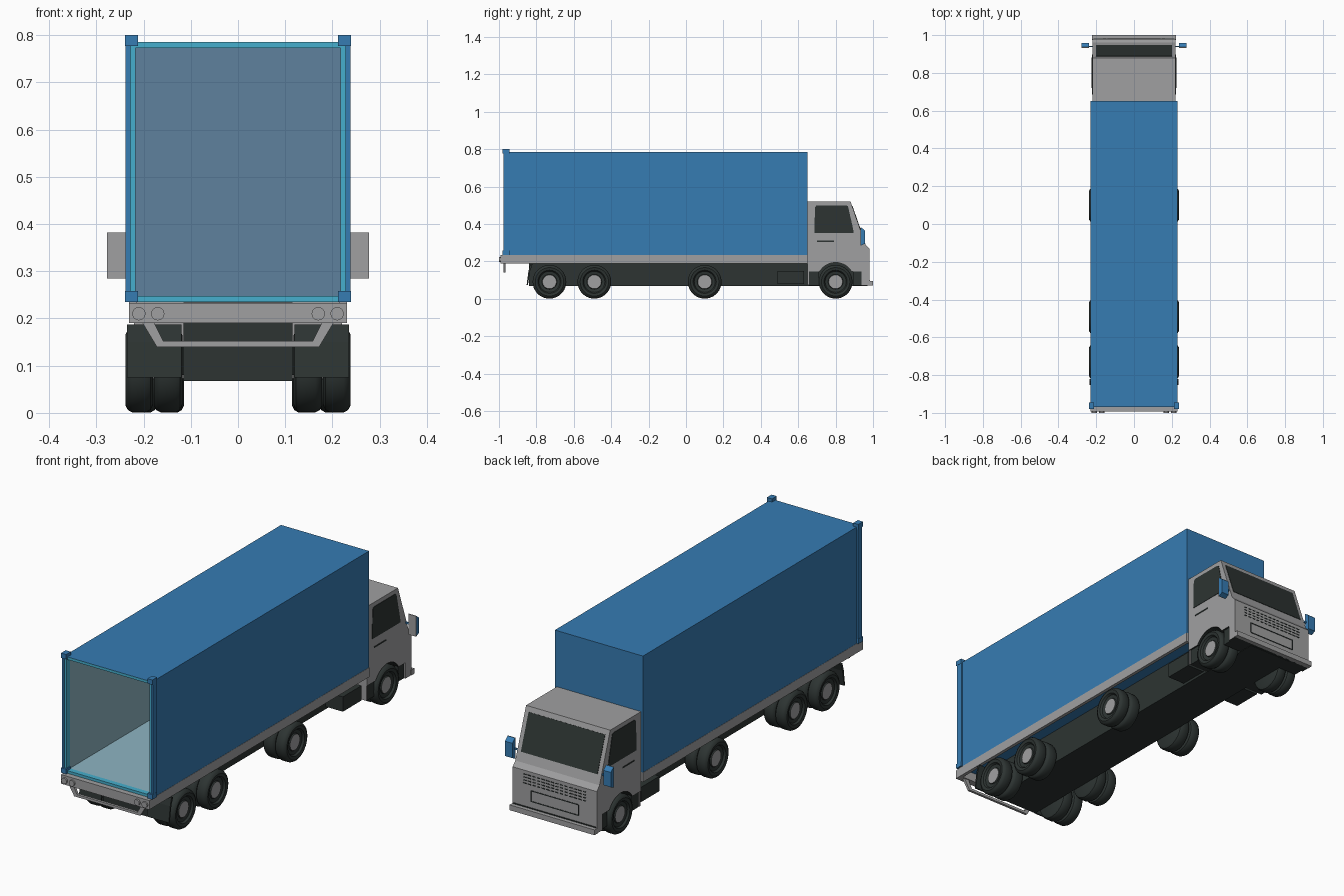
import bpy, bmesh, math
from mathutils import Vector

if "Cube" in bpy.data.objects:
    bpy.data.objects.remove(bpy.data.objects["Cube"])


def material(name, rgb):
    m = bpy.data.materials.new(name)
    m.diffuse_color = (*rgb, 1)
    m.use_nodes = True
    m.node_tree.nodes["Principled BSDF"].inputs["Base Color"].default_value = m.diffuse_color
    return m


BLUE = material("container blue", (0.037, 0.2, 0.45))
TEAL = material("door frame teal", (0.062, 0.43, 0.61))
PALE = material("interior pale blue", (0.27, 0.46, 0.54))
END = material("end wall slate blue", (0.112, 0.222, 0.337))
GRAY = material("cab gray", (0.35, 0.35, 0.355))
DARK = material("chassis dark", (0.026, 0.034, 0.032))


def finish(name, bm, *mats):
    bmesh.ops.recalc_face_normals(bm, faces=bm.faces)
    me = bpy.data.meshes.new(name)
    bm.to_mesh(me)
    bm.free()
    for m in mats:
        me.materials.append(m)
    ob = bpy.data.objects.new(name, me)
    bpy.context.collection.objects.link(ob)
    return ob


def prism(name, pts, a, b, mat, axis="x"):
    """Extrude a 2D outline along x (points are y,z) or along y (points are x,z)."""
    bm = bmesh.new()
    place = (lambda p, t: (t, *p)) if axis == "x" else (lambda p, t: (p[0], t, p[1]))
    lo = [bm.verts.new(place(p, a)) for p in pts]
    hi = [bm.verts.new(place(p, b)) for p in pts]
    bm.faces.new(lo)
    bm.faces.new(hi)
    for i in range(len(pts)):
        j = (i + 1) % len(pts)
        bm.faces.new((lo[i], lo[j], hi[j], hi[i]))
    return finish(name, bm, mat)


def box(name, x, y, z, mat):
    return prism(name, [(y[0], z[0]), (y[1], z[0]), (y[1], z[1]), (y[0], z[1])], x[0], x[1], mat)


def sided(s, a, b):
    return (s * a, s * b)


def wheel(name, s, y, x_out, width):
    """Tyre turned around the x axis, with a gray hub in the middle."""
    w = width
    prof = [(0, -.010), (.037, -.010), (.040, -.015), (.056, -.012), (.062, -.003), (.076, 0),
            (.085, -.005), (.09, -.014), (.09, -w + .014), (.085, -w + .005), (.074, -w), (0, -w)]
    bm = bmesh.new()
    vs = [bm.verts.new((s * (x_out + d), y, .091 + r)) for r, d in prof]
    es = [bm.edges.new(p) for p in zip(vs, vs[1:])]
    bmesh.ops.spin(bm, geom=vs + es, cent=(0, y, .091), axis=(1, 0, 0),
                   angle=math.tau, steps=36, use_duplicate=False)
    bmesh.ops.remove_doubles(bm, verts=bm.verts, dist=1e-5)
    for f in bm.faces:
        c = f.calc_center_median()
        if math.hypot(c.y - y, c.z - .091) < .037 and s * c.x > x_out - .012:
            f.material_index = 1
    ob = finish(name, bm, DARK, GRAY)
    bpy.context.view_layer.objects.active = ob
    ob.select_set(True)
    bpy.ops.object.shade_smooth_by_angle(angle=math.radians(35))
    ob.select_set(False)


# Open container: box whose rear face is inset and pushed inwards
bm = bmesh.new()
bmesh.ops.create_cube(bm, size=1)
for v in bm.verts:
    v.co = Vector((v.co.x * .46, -.16 + v.co.y * 1.62, .51 + v.co.z * .55))
bm.normal_update()
back = min(bm.faces, key=lambda f: f.calc_center_median().y)
ring = bmesh.ops.inset_region(bm, faces=[back], thickness=.018)["faces"]
for f in ring:
    f.material_index = 1
for depth, side_mat in ((.025, 1), (1.57, 2)):
    for f in bmesh.ops.inset_region(bm, faces=[back], thickness=0, depth=0)["faces"]:
        f.material_index = side_mat
    for v in back.verts:
        v.co.y += depth
back.material_index = 3
finish("container", bm, BLUE, TEAL, PALE, END)

# Container corner posts with end blocks
for s in (1, -1):
    box("corner_post", sided(s, .228, .238), (-.975, -.945), (.235, .795), BLUE)
    for z in (.235, .777):
        box("corner_block", sided(s, .212, .239), (-.98, -.945), (z, z + .023), BLUE)

# Bed rim, rear beam, lamps and under-run bar
for s in (1, -1):
    box("bed_rail", sided(s, .215, .231), (-.975, .65), (.19, .235), GRAY)
    for x in (.17, .21):
        bm = bmesh.new()
        bmesh.ops.create_cone(bm, cap_ends=True, segments=24, radius1=.014, radius2=.014, depth=.012)
        for v in bm.verts:
            v.co = Vector((s * x + v.co.x, -.994 + v.co.z, .21 + v.co.y))
        finish("rear_lamp", bm, GRAY)
box("rear_beam", (-.231, .231), (-.992, -.96), (.19, .233), GRAY)
box("front_beam", (-.215, .215), (.635, .65), (.19, .235), GRAY)
prism("underrun_bar", [(-.202, .19), (-.172, .14), (.172, .14), (.202, .19), (.177, .19),
                       (.158, .152), (-.158, .152), (-.177, .19)], -.977, -.965, GRAY, "y")

# Chassis, mud flaps and side boxes
box("chassis", (-.115, .115), (-.84, .97), (.068, .234), DARK)
for s in (1, -1):
    prism("mud_flap", [(-.852, .075), (-.845, .075), (-.833, .15), (-.82, .185), (-.832, .187),
                       (-.842, .15)], s * .12, s * .235, DARK)
    box("side_tank", sided(s, .11, .205), (.49, .63), (.08, .15), DARK)
    box("cab_step", sided(s, .11, .212), (.657, .712), (.07, .15), DARK)
    box("cab_back_panel", sided(s, .11, .216), (.65, .657), (.073, .15), GRAY)
    box("wheel_splash_guard", sided(s, .11, .212), (.893, .94), (.07, .15), DARK)

# Wheels: twin tyres at the back, steering wheels at the front
for s in (1, -1):
    for y in (-.73, -.49, .10):
        wheel("rear_outer_wheel", s, y, .238, .058)
        wheel("rear_inner_wheel", s, y, .178, .06)
    wheel("front_wheel", s, .80, .226, .055)
    wheel("front_inner_wheel", s, .80, .169, .055)

# Cab body: side profile with a wheel arch; downward faces are dark
arch = [(.8 + .1 * math.cos(a), .094 + .1 * math.sin(a))
        for a in (math.radians(149.3 - i * 118.6 / 14) for i in range(15))]
cab = prism("cab", [(.65, .145)] + arch + [(.937, .145), (.937, .07), (.98, .07), (.98, .268),
            (.96, .29), (.88, .52), (.65, .52)], -.22, .22, GRAY)
cab.data.materials.append(DARK)
for p in cab.data.polygons:
    if p.normal.z < -.1:
        p.material_index = 1
box("front_bumper", (-.222, .222), (.975, 1.0), (.07, .095), GRAY)
box("bumper_gap", (-.215, .215), (.975, .983), (.096, .1), DARK)


# Windscreen plate lying on the sloping front
def slope(t, out):
    n = Vector((.23, .08)).normalized() * out
    return (.88 + .08 * t + n.x, .52 - .23 * t + n.y)


prism("windscreen", [slope(.1, -.002), slope(.82, -.002), slope(.82, .002), slope(.1, .002)],
      -.2, .2, DARK)

# Side windows, door handles and mirrors
for s in (1, -1):
    prism("side_window", [(.686, .352), (.897, .352), (.892, .38), (.866, .495), (.855, .5),
                          (.698, .5), (.69, .49)], s * .218, s * .222, DARK)
    box("door_handle", sided(s, .218, .222), (.70, .79), (.305, .311), DARK)
    box("mirror_glass", sided(s, .238, .277), (.932, .936), (.285, .382), GRAY)
    prism("mirror_shell", [(.936, .285), (.957, .295), (.957, .365), (.936, .382)],
          s * .238, s * .277, BLUE)
    box("mirror_arm", sided(s, .215, .24), (.936, .942), (.33, .338), BLUE)

# Grille: rows of short slots above a thin outlined panel
for row in range(4):
    z = .25 - row * .014
    for i in range(14):
        x = -.156 + i * .024
        box("grille_slot", (x - .008, x + .008), (.978, .982), (z - .002, z + .002), DARK)
for z in (.13, .18):
    box("panel_line", (-.125, .125), (.978, .982), (z - .002, z + .002), DARK)
for s in (1, -1):
    box("panel_edge", sided(s, .122, .126), (.978, .982), (.13, .18), DARK)
